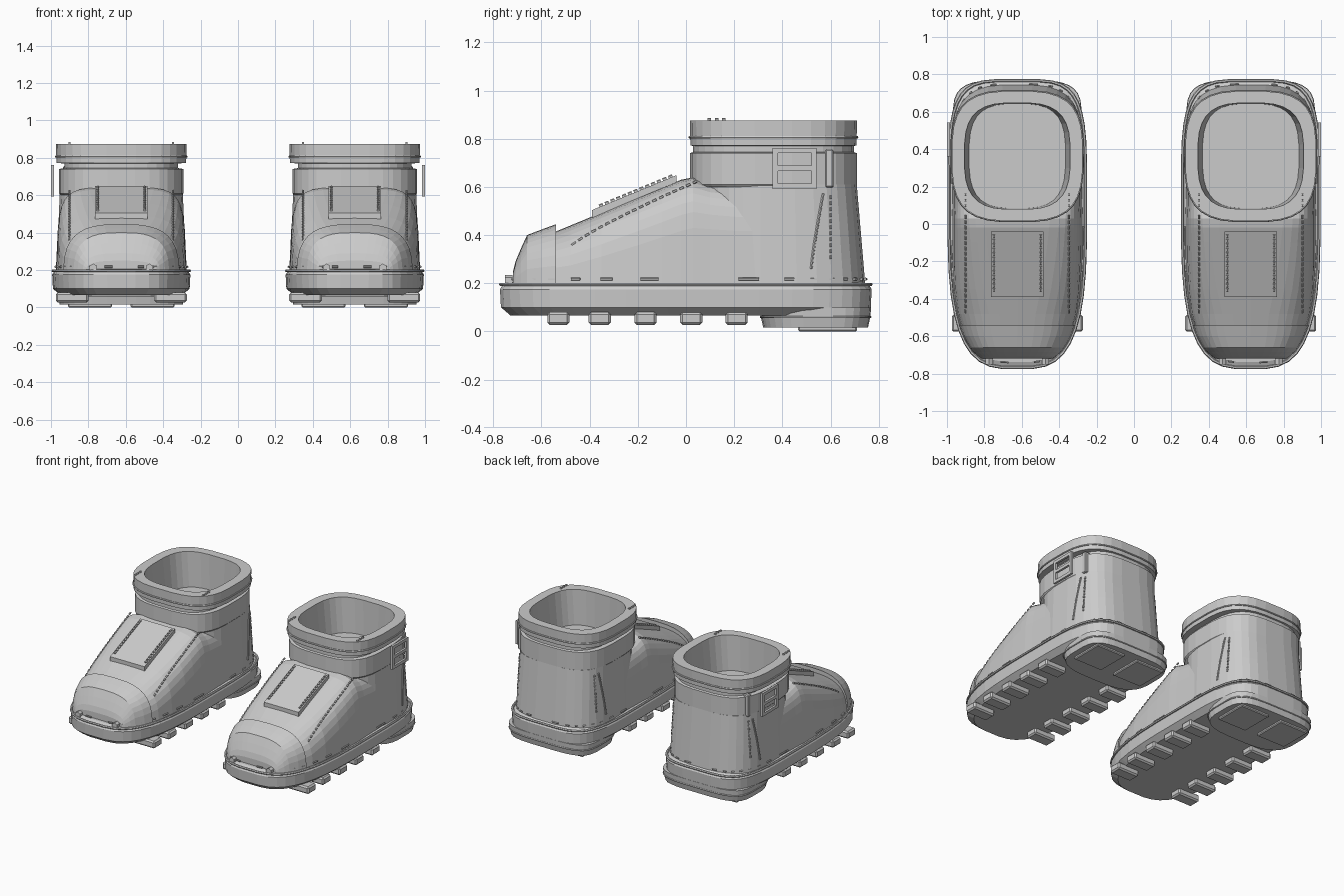
import bpy, bmesh, math
from mathutils import Matrix, Vector

if "Cube" in bpy.data.objects:
    bpy.data.objects.remove(bpy.data.objects["Cube"])

CX = 0.624   # centre of the boot on +x; the other one is mirrored


def finish(name, bm):
    bmesh.ops.recalc_face_normals(bm, faces=bm.faces)
    me = bpy.data.meshes.new(name)
    bm.to_mesh(me)
    bm.free()
    ob = bpy.data.objects.new(name, me)
    bpy.context.collection.objects.link(ob)
    ob.modifiers.new("Mirror", 'MIRROR')
    return ob


def ring(hx, y0, y1, z, cy, nf=3.0, nb=3.0, N=32):
    """Horizontal superellipse outline with separate front and back roundness."""
    pts = []
    for i in range(N):
        a = 2 * math.pi * (i + 0.5) / N
        c, s = math.cos(a), math.sin(a)
        n = nb if s > 0 else nf
        hy = y1 - cy if s > 0 else cy - y0
        pts.append(Vector((CX + hx * math.copysign(abs(c) ** (2 / n), c),
                           cy + hy * math.copysign(abs(s) ** (2 / n), s), z)))
    return pts


def loft(name, rings, caps=(True, True), loop=False):
    bm = bmesh.new()
    rows = [[bm.verts.new(p) for p in r] for r in rings]
    pairs = list(zip(rows, rows[1:])) + ([(rows[-1], rows[0])] if loop else [])
    n = len(rows[0])
    for a, b in pairs:
        for i in range(n):
            j = (i + 1) % n
            bm.faces.new((a[i], a[j], b[j], b[i]))
    if not loop:
        for flag, r in zip(caps, (rows[0], rows[-1])):
            if flag:
                bm.faces.new(r)
    return finish(name, bm)


def boxes(name, items, bevel=0.0):
    bm = bmesh.new()
    for lo, hi in items:
        lo, hi = Vector(lo), Vector(hi)
        d = hi - lo
        bmesh.ops.create_cube(bm, size=1, matrix=Matrix.Translation((lo + hi) / 2) @ Matrix.Diagonal((*d, 1)))
    if bevel:
        bmesh.ops.bevel(bm, geom=bm.edges[:], offset=bevel, segments=1, affect='EDGES')
    return finish(name, bm)


def rods(name, segs, r=0.006):
    bm = bmesh.new()
    for p, q in segs:
        p, q = Vector(p), Vector(q)
        rot = (q - p).to_track_quat('Z', 'Y').to_matrix().to_4x4()
        bmesh.ops.create_cone(bm, cap_ends=True, segments=6, radius1=r, radius2=r, depth=(q - p).length,
                              matrix=Matrix.Translation((p + q) / 2) @ rot)
    return finish(name, bm)


def dashes(points, fill=0.6):
    return [(p, p.lerp(q, fill)) for p, q in zip(points, points[1:])]


def sole_ring(d, z):
    return ring(0.366 + d, -0.77 - d, 0.768 + d, z, 0.1, 3.2, 4.3, 40)


def tube(name, fn, z, r):
    loft(name, [fn(r * math.cos(k * math.pi / 3), z + r * math.sin(k * math.pi / 3)) for k in range(6)], loop=True)


# Sole, welt and heel
loft("sole", [sole_ring(-0.04, 0.066), sole_ring(0, 0.1), sole_ring(0.004, 0.175), sole_ring(-0.008, 0.195),
              sole_ring(-0.03, 0.205)])
tube("welt", sole_ring, 0.195, 0.008)
def heel_ring(d, z):
    return ring(0.34 + d, 0.31 - d, 0.766 + d, z, 0.54, 3.2, 4)
loft("heel", [heel_ring(-0.01, 0.016), heel_ring(0, 0.06), heel_ring(0.003, 0.1)])
tube("heel_groove_trim", heel_ring, 0.06, 0.005)
boxes("heel_pads", [((CX + a, 0.465, 0), (CX + a + 0.235, 0.71, 0.035)) for a in (-0.285, 0.05)], 0.006)
boxes("tread_lugs", [((CX + a, y - 0.046, 0.027), (CX + a + 0.175, y + 0.046, 0.08))
                     for y in (-0.53, -0.358, -0.168, 0.022, 0.21) for a in (-0.35, 0.175)], 0.01)


# Upper: arched sections along the foot
def half_width(y):
    return 0.35 * (1 - min(1, max(0, 0.1 - y) / 0.845) ** 3.5) ** (1 / 3.5)


def power(y):
    return 3 + 2.8 * min(1, max(0, (y + 0.5) / 0.6))


def instep_h(y):
    return 0.415 + (y + 0.54) * 0.413


def arch(y, h, grow=0.0, N=18):
    w, n = half_width(y) + grow, power(y)
    pts = []
    for i in range(N + 1):
        a = math.pi * i / N
        c, s = math.cos(a), max(0, math.sin(a))
        z = s ** (2 / n)
        lean = 1 - 0.05 * z     # walls lean in slightly with height
        pts.append(Vector((CX + w * lean * math.copysign(abs(c) ** (2 / n), c), y, 0.195 + (h - 0.195) * z)))
    return pts


def arch_z(dx, y):
    n = power(y)
    return 0.195 + (instep_h(y) - 0.195) * (1 - (dx / (half_width(y) * 0.955)) ** n) ** (1 / n)


loft("instep", [arch(y, instep_h(y)) for y in (-0.6, -0.48, -0.35, -0.2, -0.1, -0.02)] +
     [arch(0.03, 0.64), arch(0.1, 0.615, -0.003), arch(0.22, 0.6, -0.005), arch(0.36, 0.6, -0.008)])
loft("toe_cap", [arch(y, h, 0.006) for y, h in ((-0.718, 0.25), (-0.708, 0.29), (-0.685, 0.345), (-0.66, 0.4),
                                                (-0.6, 0.423), (-0.54, 0.445))])

# Heel counter rising to the ankle
def shaft_hx(z):
    return 0.347 - 0.017 * (z - 0.2) / 0.41
def shaft_back(z):
    return 0.745 - 0.035 * (z - 0.2) / 0.41
def shaft_ring(d, z):
    return ring(shaft_hx(z) + d, 0.04 - d, shaft_back(z) + d, z, 0.372, 2.8, 3.2)
def shaft_pt(side, y, z):
    x = shaft_hx(z) * (1 - (abs(y - 0.372) / (shaft_back(z) - 0.372)) ** 3.2) ** (1 / 3.2)
    return Vector((CX + side * (x + 0.002), y, z))
loft("heel_counter", [shaft_ring(0, z) for z in (0.195, 0.3, 0.4, 0.5, 0.61)])

# Ankle band, neck, padded collar and inner lining
def shaft_top(hx, hy, z, n=3.1):
    return ring(hx, 0.363 - hy, 0.363 + hy, z, 0.363, n, n)
loft("ankle_and_collar", [shaft_top(*p) for p in (
    (0.325, 0.34, 0.6), (0.333, 0.347, 0.61), (0.333, 0.347, 0.74), (0.305, 0.335, 0.745), (0.305, 0.335, 0.77),
    (0.348, 0.346, 0.772), (0.35, 0.348, 0.875), (0.283, 0.285, 0.875), (0.258, 0.28, 0.62))], caps=(False, True))
tube("collar_seam", lambda d, z: shaft_top(0.35 + d, 0.348 + d, z), 0.806, 0.006)

# Tongue plate lying on the instep
bm = bmesh.new()
bmesh.ops.create_cube(bm, size=1)
for v in bm.verts:
    y = -0.215 + v.co.y * 0.35
    v.co = (CX + v.co.x * 0.28, y, instep_h(y) + (0.027 if v.co.z > 0 else -0.03))
finish("tongue_plate", bm)

# Stitching
def plate_pt(x, y):
    return Vector((CX + x, y, instep_h(y) + 0.03))
rods("tongue_stitches", [s for x in (-0.125, 0.125) for s in
                         dashes([plate_pt(x, -0.36 + 0.024 * i) for i in range(14)], 0.65)], 0.008)
rods("side_stitches", [s for x in (-0.277, 0.277) for s in
                       dashes([Vector((CX + x, y, arch_z(0.277, y) + 0.002))
                               for y in [-0.475 + 0.028 * i for i in range(20)]])])
rods("heel_stitches", [s for k in (-1, 1) for s in
                       dashes([shaft_pt(k, 0.6, 0.3 + 0.025 * i) for i in range(12)])])
rods("heel_seams", [s for k in (-1, 1) for s in
                    dashes([shaft_pt(k, 0.52 + 0.05 * (i / 6) ** 1.2, 0.26 + 0.052 * i) for i in range(7)], 1.0)])
edge = ring(0.353, -0.74, 0.748, 0.217, 0.1, 3.4, 4, 96)
rods("welt_stitches", [(edge[i], edge[(i + 1) % 96]) for i in range(0, 96, 3)])
rods("collar_stitches", [((CX + x, y, 0.879), (CX + x, y + 0.014, 0.879))
                         for x in (-0.277, 0.277) for y in (0.09, 0.12, 0.15)], 0.007)
rods("toe_studs", [((CX + x, -0.72, 0.212), (CX + x, -0.752, 0.212)) for x in (-0.15, 0.15)], 0.022)

# Buckle on the outer side
x0, x1 = 0.984, 1.0
boxes("buckle_frame", [((x0, a, 0.592), (x1, a + 0.022, 0.762)) for a in (0.36, 0.52)] +
      [((x0, 0.382, z), (x1, 0.52, z + 0.022)) for z in (0.592, 0.667, 0.74)])
boxes("buckle_keeper", [((0.89, 0.578, 0.597), (0.935, 0.612, 0.757))], 0.006)
